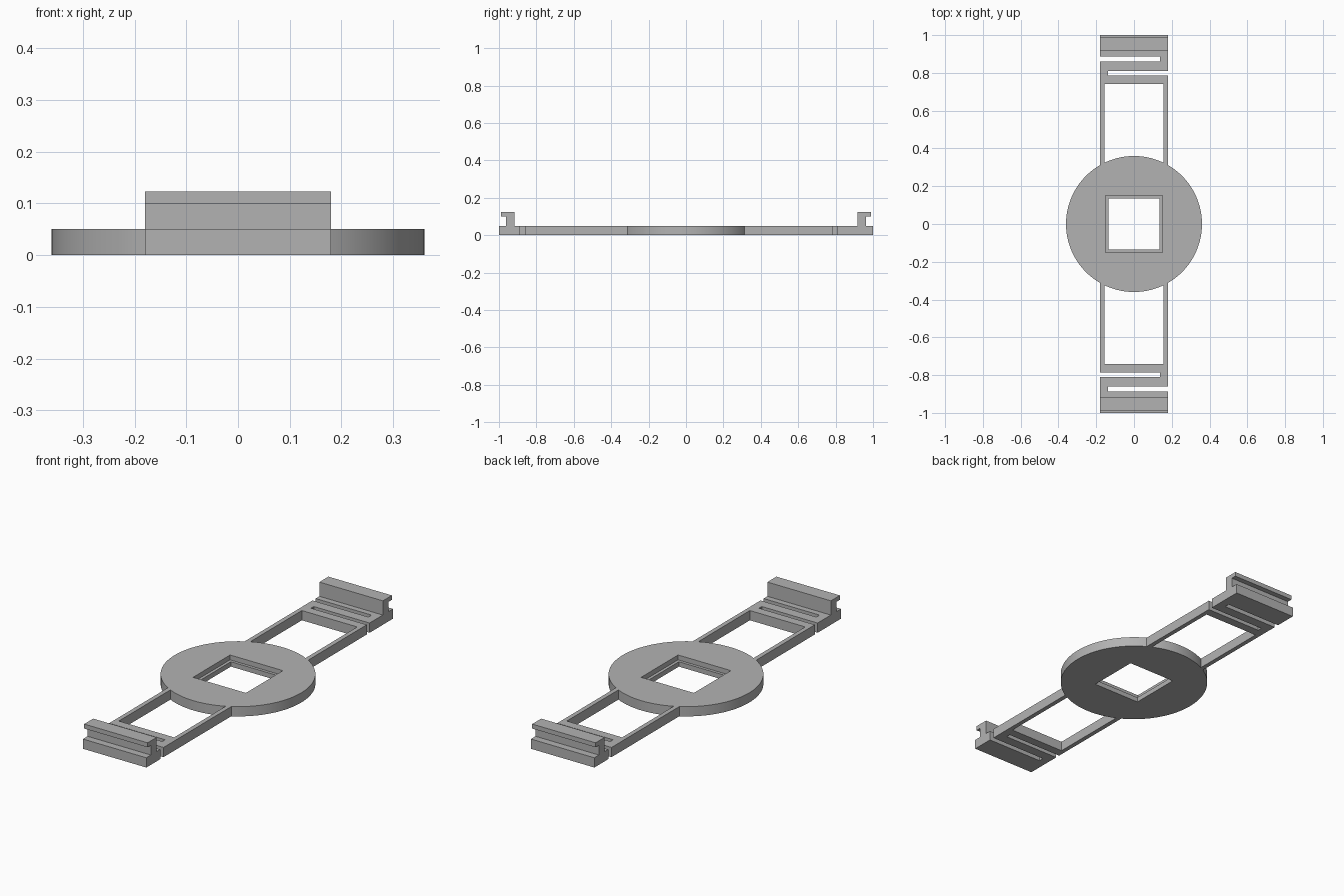
import bpy, bmesh, math

if "Cube" in bpy.data.objects:
    bpy.data.objects.remove(bpy.data.objects["Cube"], do_unlink=True)

THICK = 0.05      # plate thickness
RADIUS = 0.36     # hub radius
HALF = 0.18       # half width of the arms
SIDES = 96

grey = bpy.data.materials.new("plain grey")
grey.use_nodes = True
colour = (0.45, 0.45, 0.45, 1)
grey.diffuse_color = colour
grey.node_tree.nodes["Principled BSDF"].inputs["Base Color"].default_value = colour


def finish(name, bm):
    bmesh.ops.recalc_face_normals(bm, faces=bm.faces)
    mesh = bpy.data.meshes.new(name)
    bm.to_mesh(mesh)
    bm.free()
    mesh.materials.append(grey)
    obj = bpy.data.objects.new(name, mesh)
    bpy.context.collection.objects.link(obj)
    return obj


def extrude(name, points, offset, turn):
    """Extrude a flat outline by offset, turned half round for the front."""
    sign = -1 if turn else 1
    bm = bmesh.new()
    face = bm.faces.new([bm.verts.new((sign * x, sign * y, z)) for x, y, z in points])
    result = bmesh.ops.extrude_face_region(bm, geom=[face], use_keep_orig=True)
    moved = [v for v in result["geom"] if isinstance(v, bmesh.types.BMVert)]
    bmesh.ops.translate(bm, verts=moved, vec=(sign * offset[0], 0, offset[2]))
    return finish(name, bm)


# Round hub with a stepped square opening: closed chain of loops
def ring(bm, half, z, square):
    loop = []
    for i in range(SIDES):
        a = 2 * math.pi * i / SIDES
        c, s = math.cos(a), math.sin(a)
        r = half / max(abs(c), abs(s)) if square else half
        loop.append(bm.verts.new((r * c, r * s, z)))
    return loop


bm = bmesh.new()
loops = [ring(bm, *spec) for spec in (
    (RADIUS, 0, False), (RADIUS, THICK, False),
    (0.15, THICK, True), (0.15, THICK / 2, True),
    (0.135, THICK / 2, True), (0.135, 0, True))]
for k, a in enumerate(loops):
    b = loops[(k + 1) % len(loops)]
    for i in range(SIDES):
        j = (i + 1) % SIDES
        bm.faces.new((a[i], a[j], b[j], b[i]))
hub = finish("hub", bm)
bpy.context.view_layer.objects.active = hub
hub.select_set(True)
bpy.ops.object.shade_smooth_by_angle(angle=math.radians(30))
hub.select_set(False)

# Arm outline: two rails, cross bar, folded spring and end block
inner = 0.157
slot_end = 0.137
rail_in = math.sqrt(RADIUS ** 2 - inner ** 2)
rail_out = math.sqrt(RADIUS ** 2 - HALF ** 2)
arm = [(inner, rail_in), (HALF, rail_out),
       (HALF, 0.787), (-slot_end, 0.787), (-slot_end, 0.81), (HALF, 0.81),
       (HALF, 1), (-HALF, 1),
       (-HALF, 0.887), (slot_end, 0.887), (slot_end, 0.861), (-HALF, 0.861),
       (-HALF, rail_out), (-inner, rail_in), (-inner, 0.742), (inner, 0.742)]

# Clip section: upright wall with an outward lip
clip = [(0.917, THICK), (0.963, THICK), (0.963, 0.1),
        (0.99, 0.1), (0.99, 0.123), (0.917, 0.123)]

for side, turn in (("back", False), ("front", True)):
    extrude(side + "_spring_arm", [(x, y, 0) for x, y in arm], (0, 0, THICK), turn)
    extrude(side + "_clip", [(-HALF, y, z) for y, z in clip], (2 * HALF, 0, 0), turn)
